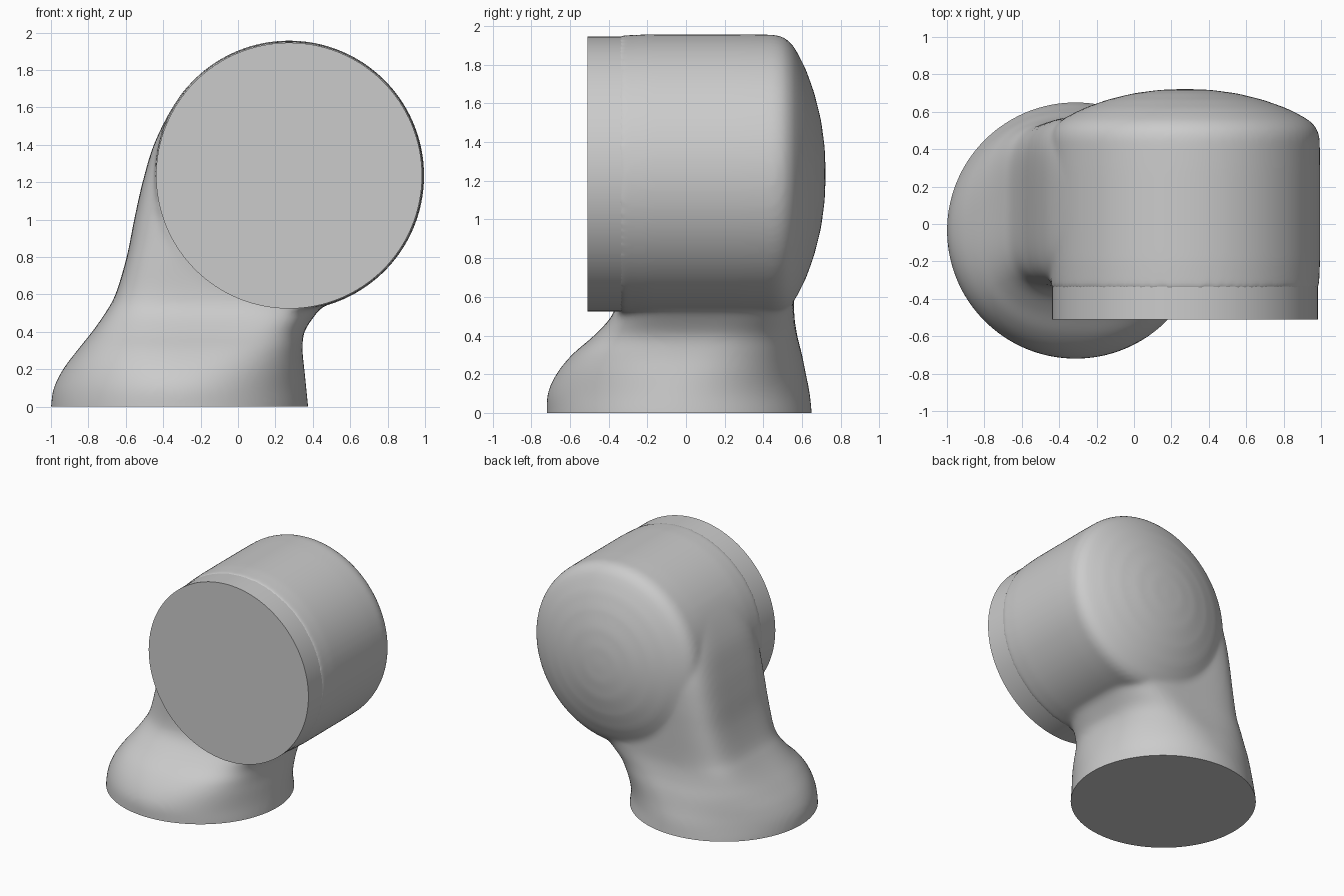
import bpy, bmesh, math
from mathutils import Vector

cube = bpy.data.objects.get("Cube")
if cube:
    bpy.data.objects.remove(cube)

grey = bpy.data.materials.new("plain_grey")
grey.use_nodes = True
COLOUR = (0.6, 0.6, 0.6, 1)
grey.diffuse_color = COLOUR
grey.node_tree.nodes["Principled BSDF"].inputs["Base Color"].default_value = COLOUR

DRUM_X, DRUM_Z = 0.273, 1.235


def loft(bm, rings):
    """Skin a list of equal closed rings and cap both ends."""
    loops = [[bm.verts.new(p) for p in ring] for ring in rings]
    for a, b in zip(loops, loops[1:]):
        for i in range(len(a)):
            j = (i + 1) % len(a)
            bm.faces.new((a[i], a[j], b[j], b[i]))
    bm.faces.new(loops[0][::-1])
    bm.faces.new(loops[-1])


def finish(name, bm):
    bmesh.ops.recalc_face_normals(bm, faces=bm.faces)
    mesh = bpy.data.meshes.new(name)
    bm.to_mesh(mesh)
    bm.free()
    mesh.materials.append(grey)
    obj = bpy.data.objects.new(name, mesh)
    bpy.context.collection.objects.link(obj)
    return obj


def shade(obj, degrees):
    bpy.ops.object.select_all(action="DESELECT")
    obj.select_set(True)
    bpy.context.view_layer.objects.active = obj
    bpy.ops.object.shade_smooth_by_angle(angle=math.radians(degrees))


def turned(bm, profile, sides=128):
    """Rings about the drum axis from (radius, y) pairs."""
    angles = [math.tau * i / sides for i in range(sides)]
    loft(bm, [[(DRUM_X + r * math.cos(a), y, DRUM_Z + r * math.sin(a))
               for a in angles] for r, y in profile])


def section(row, sides=128):
    """Squared-off oval at one height."""
    z, left, right, front, back, power = row
    ring = []
    for i in range(sides):
        a = math.tau * i / sides
        c, s = math.cos(a), math.sin(a)
        u = math.copysign(abs(c) ** (2 / power), c)
        v = math.copysign(abs(s) ** (2 / power), s)
        ring.append(((left + right) / 2 + u * (right - left) / 2,
                     (front + back) / 2 + v * (back - front) / 2, z))
    return ring


def refine(rows, steps=5):
    """Smooth curve through the rows."""
    out = []
    for i in range(len(rows) - 1):
        p, q = Vector(rows[i]), Vector(rows[i + 1])
        m = (q - Vector(rows[max(i - 1, 0)])) / 2
        n = (Vector(rows[min(i + 2, len(rows) - 1)]) - p) / 2
        for k in range(steps):
            t = k / steps
            out.append(p + m * t + (3 * (q - p) - 2 * m - n) * t * t
                       + (m + n - 2 * (q - p)) * t ** 3)
    return out + [Vector(rows[-1])]


# Foot and neck: height, left, right, front, back, squareness
NECK = [
    (-0.1, -1.0, 0.38, -0.72, 0.66, 2),
    (0, -1.0, 0.375, -0.72, 0.65, 2),
    (0.1, -0.985, 0.365, -0.715, 0.64, 2),
    (0.2, -0.935, 0.355, -0.67, 0.62, 2.2),
    (0.3, -0.86, 0.345, -0.59, 0.6, 2.6),
    (0.4, -0.78, 0.355, -0.475, 0.575, 3.2),
    (0.5, -0.71, 0.42, -0.385, 0.56, 4),
    (0.6, -0.655, 0.5, -0.355, 0.56, 4.5),
    (0.8, -0.595, 0.5, -0.35, 0.57, 5),
    (1.0, -0.555, 0.5, -0.35, 0.58, 5),
    (1.2, -0.51, 0.5, -0.35, 0.58, 5),
    (1.4, -0.45, 0.5, -0.35, 0.57, 4.5),
    (1.6, -0.35, 0.4, -0.35, 0.55, 4),
    (1.7, -0.26, 0.3, -0.35, 0.54, 4),
]
bm = bmesh.new()
loft(bm, [section(row) for row in refine(NECK)])

# Drum with a domed back
turned(bm, [(0.715, -0.355), (0.722, -0.2), (0.722, 0.3), (0.72, 0.46),
            (0.705, 0.51), (0.67, 0.55), (0.62, 0.58), (0.54, 0.62),
            (0.42, 0.663), (0.28, 0.698), (0.14, 0.717), (0.01, 0.722)])
rough = finish("body_rough", bm)

# Fuse neck and drum into one softly blended skin
fuse = rough.modifiers.new("fuse", "REMESH")
fuse.mode = "VOXEL"
fuse.voxel_size = 0.018
soften = rough.modifiers.new("soften", "SMOOTH")
soften.factor = 0.5
soften.iterations = 10
bpy.context.view_layer.update()
fused = rough.evaluated_get(bpy.context.evaluated_depsgraph_get())
bm = bmesh.new()
bm.from_mesh(fused.to_mesh())
fused.to_mesh_clear()
bpy.data.objects.remove(rough)

# Trim the foot flat on the ground
cut = bmesh.ops.bisect_plane(bm, geom=bm.verts[:] + bm.edges[:] + bm.faces[:],
                             plane_co=(0, 0, 0), plane_no=(0, 0, 1),
                             clear_inner=True)
rim = [e for e in cut["geom_cut"] if isinstance(e, bmesh.types.BMEdge)]
bmesh.ops.holes_fill(bm, edges=rim, sides=0)
shade(finish("body", bm), 50)

# Flat-faced collar on the front
bm = bmesh.new()
turned(bm, [(0.711, -0.51), (0.711, -0.3)])
shade(finish("front_collar", bm), 30)
